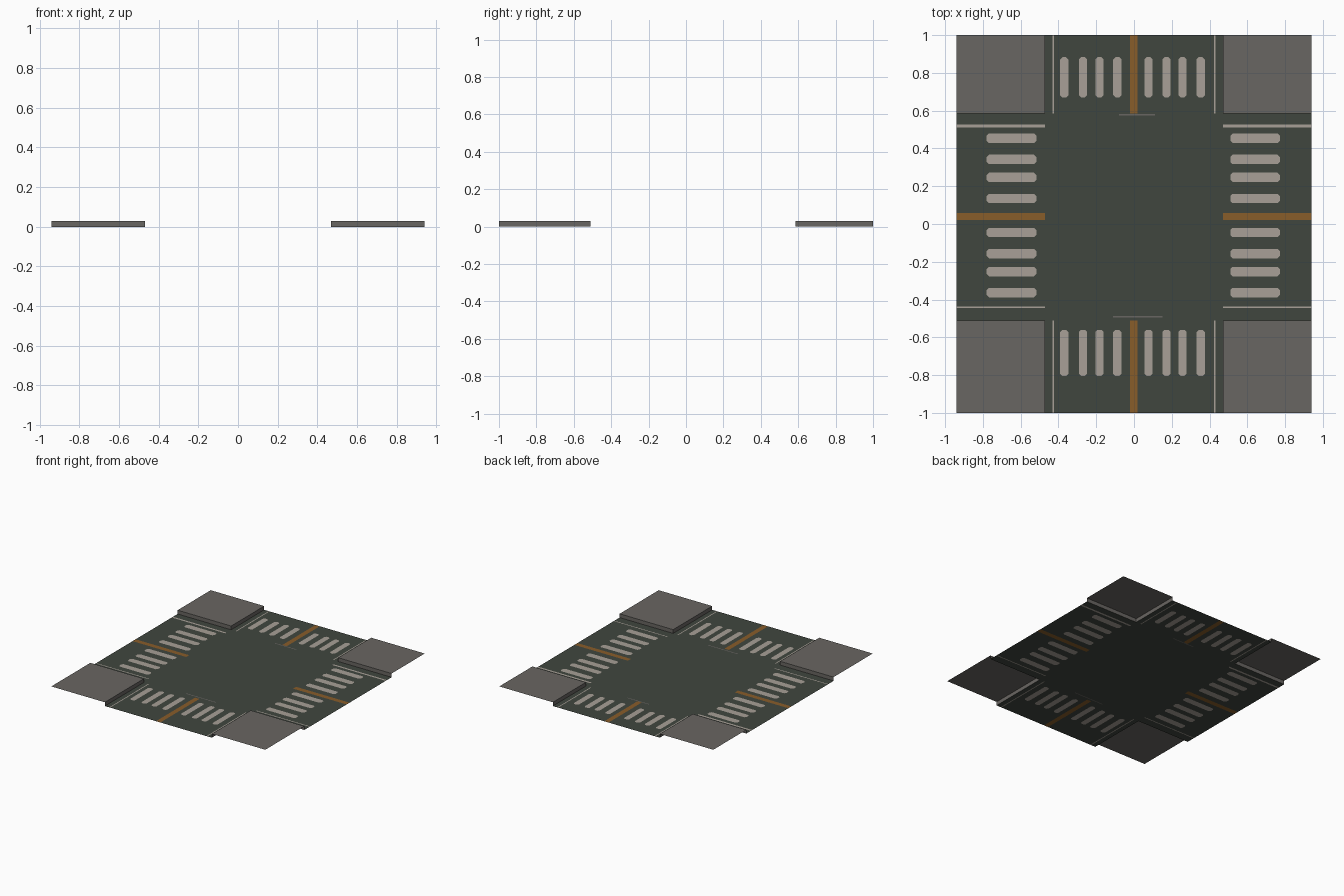
import bpy, bmesh

if "Cube" in bpy.data.objects:
    bpy.data.objects.remove(bpy.data.objects["Cube"])

X0, X1 = 0.47, 0.94            # road half width, model half width
YF, YB = -0.51, 0.585          # front and back kerb lines


def material(name, r, g, b):
    m = bpy.data.materials.new(name)
    lin = lambda c: ((c / 255 + 0.055) / 1.055) ** 2.4
    m.diffuse_color = (lin(r), lin(g), lin(b), 1)
    m.use_nodes = True
    m.node_tree.nodes["Principled BSDF"].inputs["Base Color"].default_value = m.diffuse_color
    return m


ASPHALT, WHITE, YELLOW, GREY = range(4)
MATS = [material("asphalt", 64, 70, 63), material("white paint", 168, 160, 151),
        material("yellow paint", 136, 93, 42), material("pavement grey", 105, 102, 98)]


def finish(bm, name):
    me = bpy.data.meshes.new(name)
    bm.to_mesh(me)
    bm.free()
    for m in MATS:
        me.materials.append(m)
    ob = bpy.data.objects.new(name, me)
    bpy.context.collection.objects.link(ob)
    return ob


def painted_sheet(name, area, marks, round_ends=0.0):
    """Flat sheet cut along the edges of every mark (x0, x1, y0, y1, colour)."""
    xs = sorted(set(area[:2]).union(*[m[:2] for m in marks]))
    ys = sorted(set(area[2:]).union(*[m[2:4] for m in marks]))
    bm = bmesh.new()
    grid = [[bm.verts.new((x, y, 0)) for y in ys] for x in xs]
    corners = set()
    for i in range(len(xs) - 1):
        for j in range(len(ys) - 1):
            f = bm.faces.new((grid[i][j], grid[i + 1][j], grid[i + 1][j + 1], grid[i][j + 1]))
            cx, cy = (xs[i] + xs[i + 1]) / 2, (ys[j] + ys[j + 1]) / 2
            for x0, x1, y0, y1, col in marks:
                if x0 < cx < x1 and y0 < cy < y1:
                    f.material_index = col
                    if (x0, x1, y0, y1) == (xs[i], xs[i + 1], ys[j], ys[j + 1]):
                        corners.update(f.verts)      # whole bar: trim its corners
    if round_ends:
        bmesh.ops.bevel(bm, geom=list(corners), offset=round_ends, segments=1,
                        affect='VERTICES', material=ASPHALT, clamp_overlap=True)
    return finish(bm, name)


# Centre of the junction with two faint stop marks
painted_sheet("junction_centre", (-X0, X0, YF, YB),
              [(-0.08, 0.11, 0.574, 0.582, GREY), (-0.11, 0.15, -0.494, -0.486, GREY)])

# Front and back roads: crossing bars, centre line, thin edge lines
BARS_X = (-0.369, -0.27, -0.183, -0.088, 0.077, 0.172, 0.257, 0.353)
for name, y0, y1, b0, b1 in (("back_road", YB, 1, 0.67, 0.883),
                             ("front_road", -1, YF, -0.805, -0.56)):
    marks = [(c - 0.022, c + 0.022, b0, b1, WHITE) for c in BARS_X]
    marks += [(-0.02, 0.018, y0, y1, YELLOW),
              (-0.431, -0.423, y0, y1, WHITE), (0.423, 0.431, y0, y1, WHITE)]
    painted_sheet(name, (-X0, X0, y0, y1), marks, 0.012)

# Left and right roads
BARS_Y = (0.454, 0.342, 0.247, 0.135, -0.045, -0.157, -0.252, -0.363)
for name, x0, x1, b0, b1 in (("left_road", -X1, -X0, -0.78, -0.517),
                             ("right_road", X0, X1, 0.51, 0.772)):
    marks = [(b0, b1, c - 0.025, c + 0.025, WHITE) for c in BARS_Y]
    marks += [(x0, x1, 0.02, 0.058, YELLOW),
              (x0, x1, 0.511, 0.527, WHITE), (x0, x1, -0.444, -0.436, WHITE)]
    painted_sheet(name, (x0, x1, YF, YB), marks, 0.012)

# Raised corner pavements: top sheet plus the two kerb walls facing the road
H = 0.03
for side, sx in (("left", -1), ("right", 1)):
    for end, yi, yo in (("front", YF, -1), ("back", YB, 1)):
        bm = bmesh.new()
        rim = [(sx * X1, yi), (sx * X0, yi), (sx * X0, yo)]
        top = [bm.verts.new((x, y, H)) for x, y in rim]
        low = [bm.verts.new((x, y, 0)) for x, y in rim]
        faces = [bm.faces.new(top + [bm.verts.new((sx * X1, yo, H))])]
        for k in range(2):
            faces.append(bm.faces.new((top[k + 1], top[k], low[k], low[k + 1])))
        for f in faces:
            f.material_index = GREY
        bm.normal_update()
        if faces[0].normal.z < 0:
            bmesh.ops.reverse_faces(bm, faces=faces)
        finish(bm, f"{end}_{side}_pavement")
